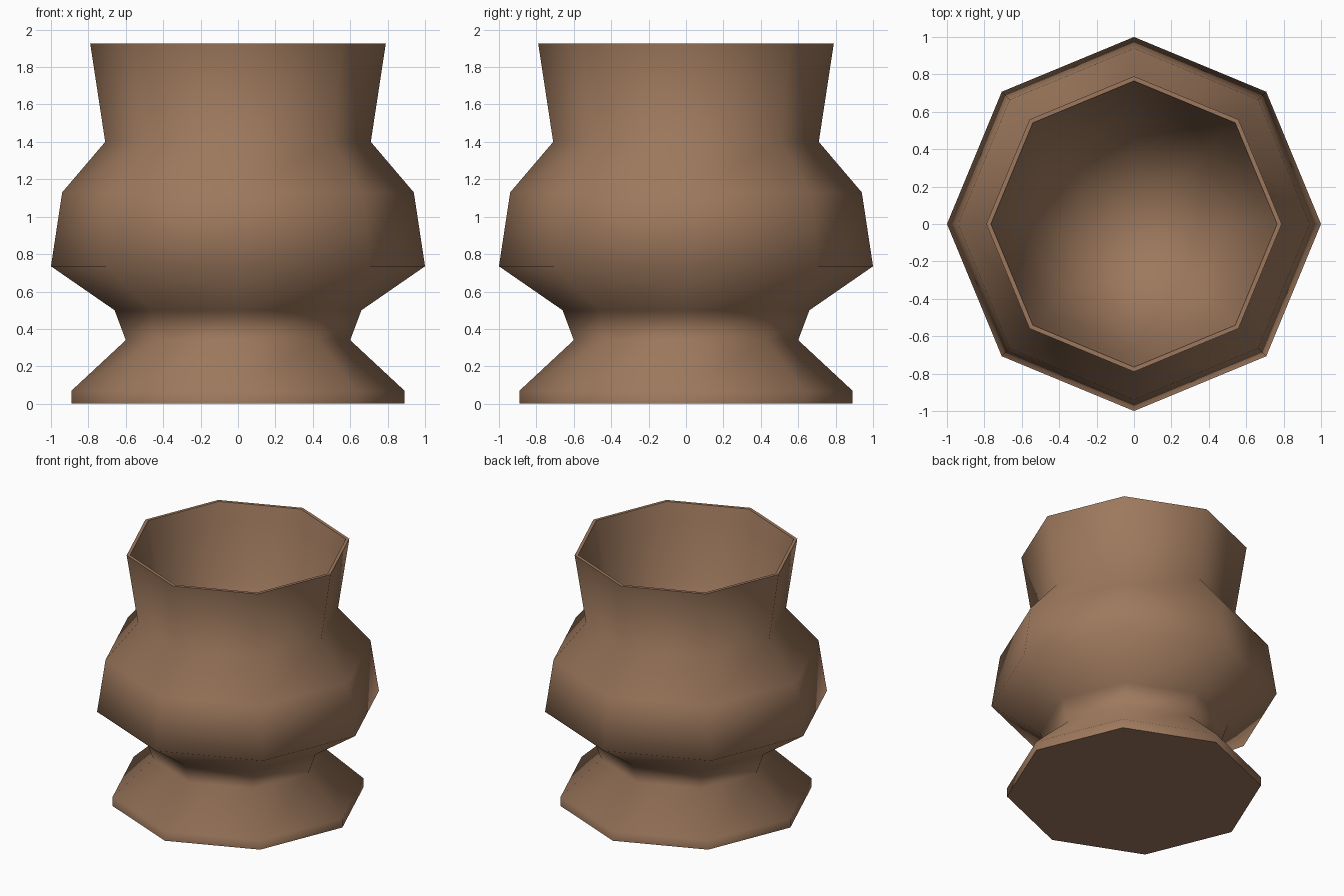
import bpy, bmesh, math

cube = bpy.data.objects.get("Cube")
if cube:
    bpy.data.objects.remove(cube, do_unlink=True)

SIDES = 8

# Clay material
clay = bpy.data.materials.new("brown_clay")
clay.use_nodes = True
colour = (0.34, 0.19, 0.11, 1)
clay.diffuse_color = colour
clay.node_tree.nodes["Principled BSDF"].inputs["Base Color"].default_value = colour

# Profile: foot, waist, belly, neck, rim, then the hollow inside
outside = [(0.89, 0), (0.89, 0.07), (0.6, 0.34), (0.66, 0.5), (1, 0.735),
           (0.94, 1.13), (0.71, 1.4), (0.79, 1.925)]
inside = [(0.765, 1.925), (0.74, 1.8), (0.66, 1.4), (0.5, 1.05), (0.28, 0.85)]


def ring(bm, radius, z):
    angles = [math.tau * i / SIDES for i in range(SIDES)]
    return [bm.verts.new((radius * math.cos(a), radius * math.sin(a), z)) for a in angles]


bm = bmesh.new()
rings = [ring(bm, r, z) for r, z in outside + inside]
for low, high in zip(rings, rings[1:]):
    for i in range(SIDES):
        j = (i + 1) % SIDES
        bm.faces.new((low[i], low[j], high[j], high[i]))

# Flat base and the bottom of the hollow
bm.faces.new(reversed(rings[0]))
floor = bm.verts.new((0, 0, 0.78))
for i in range(SIDES):
    bm.faces.new((rings[-1][i], rings[-1][(i + 1) % SIDES], floor))

mesh = bpy.data.meshes.new("pot")
bm.to_mesh(mesh)
bm.free()
mesh.materials.append(clay)
pot = bpy.data.objects.new("pot", mesh)
bpy.context.collection.objects.link(pot)

# Smooth shading with crisp base and rim
bpy.ops.object.select_all(action='DESELECT')
pot.select_set(True)
bpy.context.view_layer.objects.active = pot
bpy.ops.object.shade_smooth_by_angle(angle=math.radians(75))
